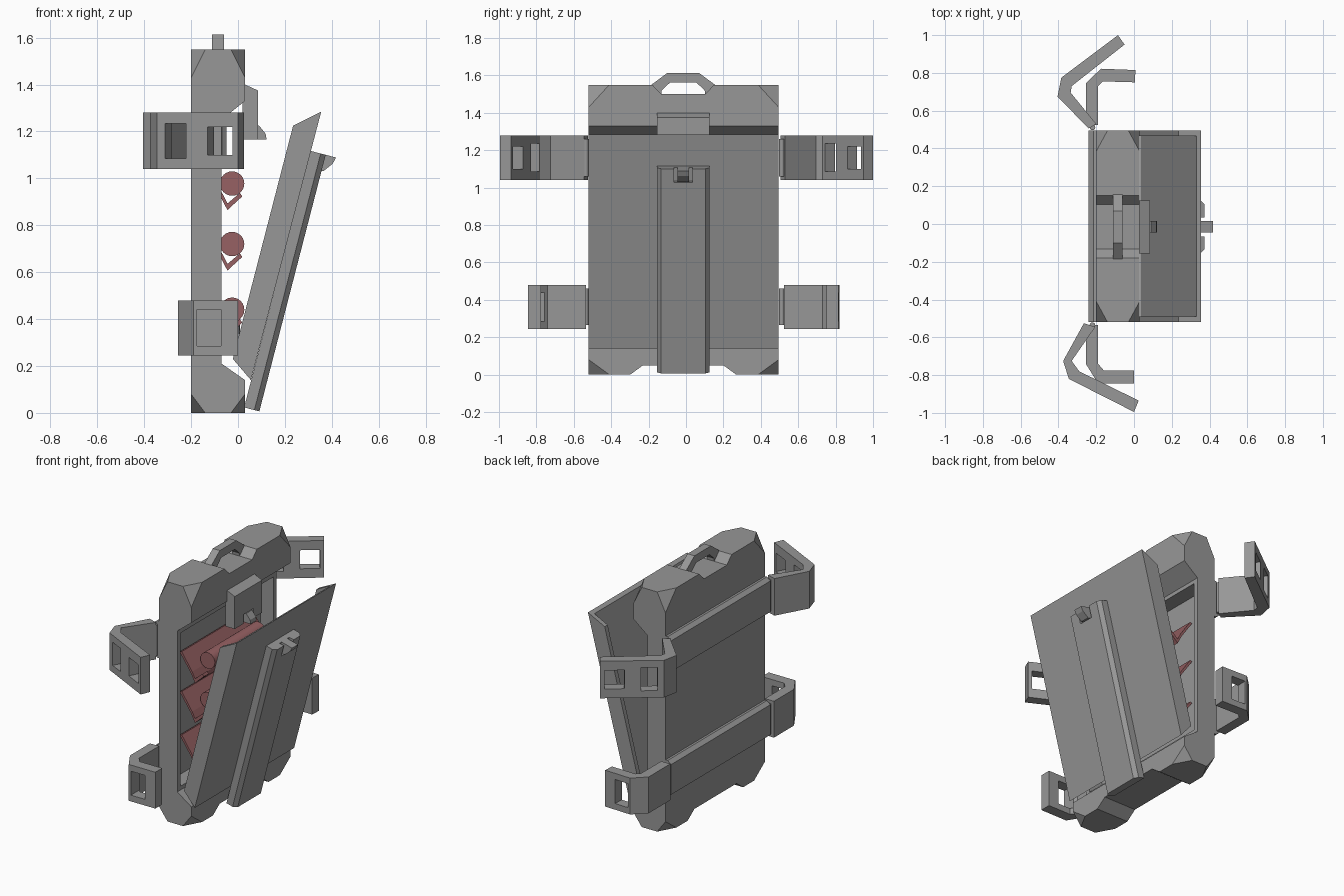
import bpy, bmesh, math
from mathutils import Vector, Matrix

if "Cube" in bpy.data.objects:
    bpy.data.objects.remove(bpy.data.objects["Cube"])

CY = -0.015                      # centre line of the case
TILT = math.radians(14.5)        # open angle of the lid


def material(name, rgb):
    m = bpy.data.materials.new(name)
    m.diffuse_color = (*rgb, 1)
    m.use_nodes = True
    m.node_tree.nodes["Principled BSDF"].inputs["Base Color"].default_value = m.diffuse_color
    return m


GRAY = material("case gray", (0.31, 0.31, 0.31))
RED = material("vial red", (0.31, 0.12, 0.125))


def finish(name, bm, mat):
    bmesh.ops.recalc_face_normals(bm, faces=bm.faces)
    me = bpy.data.meshes.new(name)
    bm.to_mesh(me)
    bm.free()
    ob = bpy.data.objects.new(name, me)
    bpy.context.collection.objects.link(ob)
    me.materials.append(mat)
    return ob


def prism(name, pts, axis, lo, hi, mat=GRAY):
    """Extrude a 2D outline along an axis (outline uses the other two axes in order)."""
    def put(p, t):
        return {"x": (t, p[0], p[1]), "y": (p[0], t, p[1]), "z": (p[0], p[1], t)}[axis]
    bm = bmesh.new()
    a = [bm.verts.new(put(p, lo)) for p in pts]
    b = [bm.verts.new(put(p, hi)) for p in pts]
    bm.faces.new(a)
    bm.faces.new(b[::-1])
    n = len(pts)
    for i in range(n):
        bm.faces.new((a[i], b[i], b[(i + 1) % n], a[(i + 1) % n]))
    return finish(name, bm, mat)


def box(name, x, y, z, mat=GRAY):
    return prism(name, [(x[0], y[0]), (x[1], y[0]), (x[1], y[1]), (x[0], y[1])], "z", *z, mat)


def cylinder(name, r, length, rot, loc, mat, seg):
    bm = bmesh.new()
    bmesh.ops.create_cone(bm, cap_ends=True, segments=seg, radius1=r, radius2=r, depth=length)
    bmesh.ops.transform(bm, matrix=Matrix.Translation(loc) @ rot, verts=bm.verts)
    ob = finish(name, bm, mat)
    for f in ob.data.polygons:
        f.use_smooth = len(f.vertices) == 4
    for e in ob.data.edges:
        ends = [abs((rot.inverted() @ (ob.data.vertices[v].co - Vector(loc))).z) for v in e.vertices]
        same = (ob.data.vertices[e.vertices[0]].co - ob.data.vertices[e.vertices[1]].co).length < length * 0.9
        e.use_edge_sharp = same and min(ends) > length * 0.4
    return ob


def cut(ob, cutter):
    mod = ob.modifiers.new("cut", "BOOLEAN")
    mod.operation, mod.solver, mod.object = "DIFFERENCE", "EXACT", cutter
    dg = bpy.context.evaluated_depsgraph_get()
    me = bpy.data.meshes.new_from_object(ob.evaluated_get(dg))
    ob.modifiers.clear()
    ob.data = me
    bpy.data.objects.remove(cutter)


# Case body: stepped side profile with eight clipped corners
body = prism("case_body", [(-0.2, 0), (0.03, 0), (0.03, 0.14), (-0.07, 0.21), (-0.07, 1.25),
                           (0.03, 1.33), (0.03, 1.55), (-0.2, 1.55)], "y", -0.52, 0.495)
bm = bmesh.new()
bm.from_mesh(body.data)
for x, sx in ((-0.2, 1), (0.03, -1)):
    for y, sy in ((-0.52, 1), (0.495, -1)):
        for z, sz, dz in ((0, 1, 0.08), (1.55, -1, 0.12)):
            no = Vector((-sx / 0.06, -sy / 0.11, -sz / dz))
            r = bmesh.ops.bisect_plane(bm, geom=bm.verts[:] + bm.edges[:] + bm.faces[:],
                                       plane_co=(x + sx * 0.06, y, z), plane_no=no, clear_outer=True)
            bmesh.ops.holes_fill(bm, edges=[e for e in r["geom_cut"] if isinstance(e, bmesh.types.BMEdge)])
bmesh.ops.recalc_face_normals(bm, faces=bm.faces)
bm.to_mesh(body.data)
bm.free()
# Storage cavity, handle notch and foot notch
cut(body, box("cavity_cutter", (-0.165, 0.2), (-0.49, 0.465), (0.235, 1.225)))
cut(body, prism("handle_cutter", [(-0.132, 1.5), (0.102, 1.5), (0.155, 1.555), (0.155, 1.7),
                                  (-0.185, 1.7), (-0.185, 1.555)], "x", -0.4, 0.3))
cut(body, prism("foot_cutter", [(-0.3, -0.001), (-0.23, 0.05), (0.2, 0.05), (0.27, -0.001),
                                (0.27, -0.1), (-0.3, -0.1)], "x", -0.4, 0.3))

# Carry handle
prism("carry_handle", [(-0.185, 1.55), (-0.1, 1.613), (0.07, 1.613), (0.155, 1.55), (0.102, 1.5),
                       (0.1, 1.52), (0.055, 1.562), (-0.085, 1.562), (-0.13, 1.52), (-0.132, 1.5)],
      "x", -0.11, -0.06)

# Upper clasp with hook
clasp = prism("upper_clasp", [(0.02, 1.165), (0.085, 1.165), (0.085, 1.375), (0.03, 1.4), (0.02, 1.4)],
              "y", CY - 0.14, CY + 0.14)
cut(clasp, box("clasp_cutter", (0.055, 0.2), (CY - 0.05, CY + 0.05), (1.1, 1.225)))
prism("clasp_hook", [(0.05, 1.165), (0.122, 1.165), (0.118, 1.19), (0.09, 1.225), (0.05, 1.225)],
      "y", CY - 0.03, CY + 0.03)

# Lid: outer panel with two side walls
out_lo, out_hi = (0.055, 0.14), (0.355, 1.285)
prism("lid_panel", [out_lo, out_hi, (0.33, 1.272), (0.035, 0.163)], "y", -0.515, 0.49)
for name, y in (("lid_wall_front", -0.52), ("lid_wall_back", 0.465)):
    prism(name, [(-0.022, 0.23), out_lo, out_hi, (0.235, 1.225)], "y", y, y + 0.03)

# Raised rib on the lid with a catch at its top
rib = prism("lid_rib", [(-0.005, CY - 0.14), (0.04, CY - 0.14), (0.062, CY - 0.118), (0.062, CY + 0.118),
                        (0.04, CY + 0.14), (-0.005, CY + 0.14)], "z", 0, 1.13)
cut(rib, box("rib_cutter", (0.03, 0.2), (CY - 0.05, CY + 0.05), (1.055, 1.2)))
catch = prism("rib_catch", [(0.02, 1.13), (0.108, 1.13), (0.1, 1.1), (0.07, 1.06), (0.02, 1.06)],
              "y", CY - 0.03, CY + 0.03)
for ob in (rib, catch):
    ob.data.transform(Matrix.Translation((0.031, 0, 0.022)) @ Matrix.Rotation(TILT, 4, "Y"))

# Strap arms: hinged outlines seen from above
UP_BACK = [(-0.24, 0.505), (-0.405, 0.675), (-0.385, 0.775), (-0.085, 1.0),
           (-0.05, 0.95), (-0.33, 0.73), (-0.335, 0.695), (-0.2, 0.53)]
UP_FRONT = [(-0.265, -0.525), (-0.375, -0.725), (-0.345, -0.82), (0, -0.995),
            (0.025, -0.935), (-0.29, -0.78), (-0.33, -0.725), (-0.205, -0.545)]
LOW_BACK = [(-0.255, 0.525), (-0.255, 0.745), (-0.175, 0.822), (0.008, 0.815),
            (0.004, 0.75), (-0.165, 0.755), (-0.19, 0.73), (-0.19, 0.525)]
LOW_FRONT = [(-0.255, -0.535), (-0.255, -0.74), (-0.19, -0.845), (0, -0.845),
             (0, -0.775), (-0.16, -0.775), (-0.19, -0.74), (-0.19, -0.535)]


def strap(name, pts, z0, z1, windows):
    arm = prism(name, pts, "z", z0, z1)
    # windows cut through the outer segment, given as fractions of its length
    a, b = Vector(pts[2]), Vector(pts[3])
    d = (b - a).normalized()
    n = Vector((-d.y, d.x)) * 0.12
    for t0, t1, m in windows:
        p, q = a.lerp(b, t0), a.lerp(b, t1)
        cut(arm, prism("window_cutter", [p - n, q - n, q + n, p + n], "z", z0 + m, z1 - m))
    side = 1 if pts[0][1] > 0 else -1
    y = 0.512 if side > 0 else -0.536
    cylinder(name + "_hinge", 0.015, z1 - z0 - 0.04, Matrix(), (-0.22, y, (z0 + z1) / 2), GRAY, 12)


UPPER, LOWER = (1.04, 1.28), (0.245, 0.48)
two = [(0.1, 0.36, 0.045), (0.62, 0.93, 0.06)]
strap("upper_strap_back", UP_BACK, *UPPER, two)
strap("upper_strap_front", UP_FRONT, *UPPER, two)
strap("lower_strap_back", LOW_BACK, *LOWER, [(0.08, 0.6, 0.04)])
strap("lower_strap_front", LOW_FRONT, *LOWER, [(0.08, 0.62, 0.04)])

# Strap bands across the back, with chamfered long edges
for name, (z0, z1) in (("upper_band", UPPER), ("lower_band", LOWER)):
    prism(name, [(-0.195, z0), (-0.195, z1), (-0.215, z1), (-0.24, z1 - 0.02), (-0.24, z0 + 0.02),
                 (-0.215, z0)], "y", -0.52, 0.495)

# Three vials, each on a sloped rack plate with two small end clips
for i, z in enumerate((0.978, 0.72, 0.44)):
    cylinder(f"vial_{i}", 0.052, 0.52, Matrix.Rotation(math.pi / 2, 4, "X"), (-0.025, CY, z), RED, 24)
    prism(f"vial_rack_{i}", [(-0.155, z + 0.06), (-0.075, z - 0.055), (-0.045, z - 0.113),
                             (-0.045, z - 0.085), (-0.065, z - 0.045), (-0.14, z + 0.065)],
          "y", CY - 0.36, CY + 0.36, RED)
    for j, y in enumerate((CY - 0.36, CY + 0.31)):
        prism(f"vial_clip_{i}_{j}", [(-0.045, z - 0.113), (0.018, z - 0.055), (0.008, z - 0.04),
                                     (-0.045, z - 0.085)], "y", y, y + 0.05, RED)
